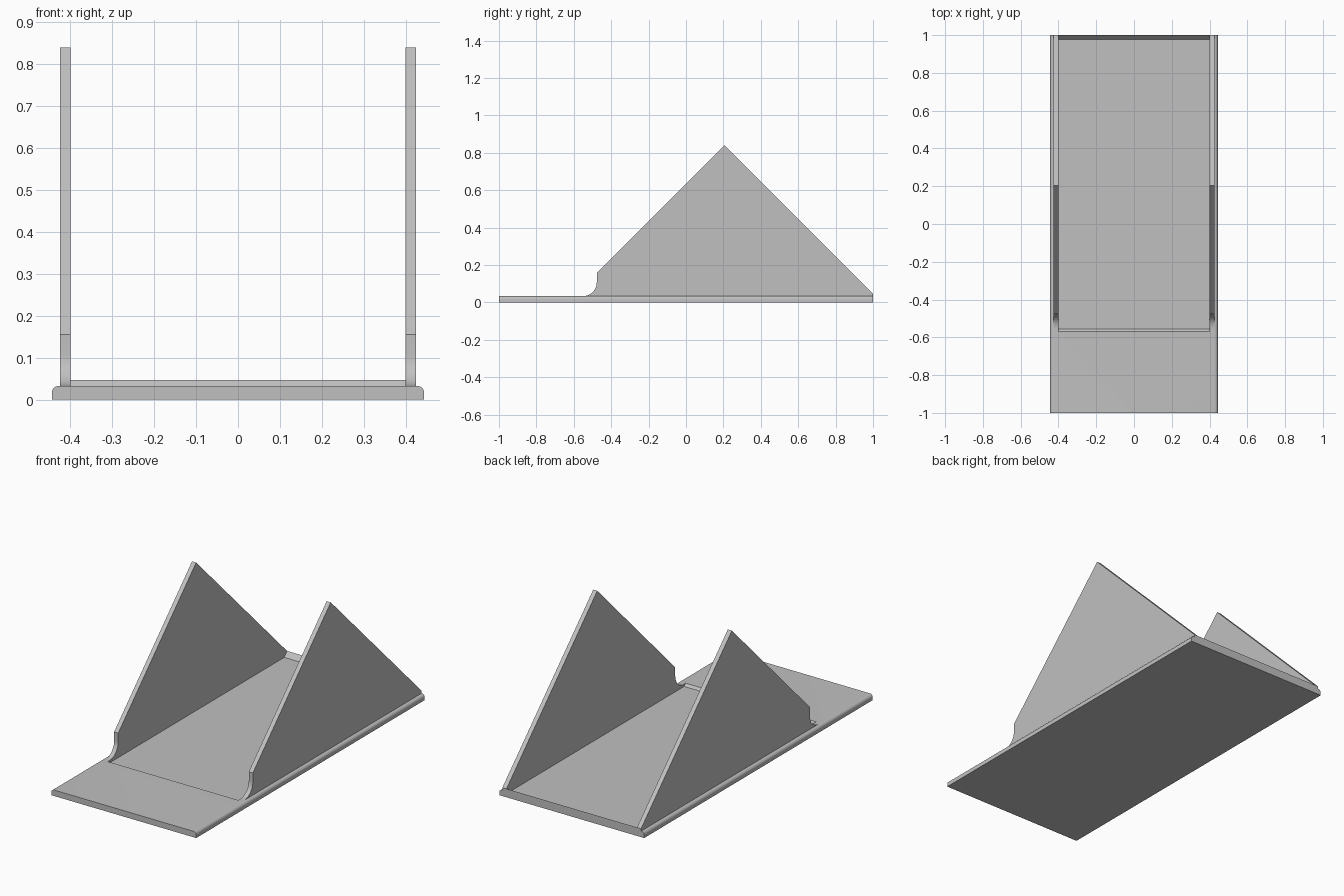
import bpy, bmesh, math
from mathutils import Vector

cube = bpy.data.objects.get("Cube")
if cube:
    bpy.data.objects.remove(cube, do_unlink=True)

GREY = bpy.data.materials.new("plain grey")
GREY.use_nodes = True
GREY.diffuse_color = (0.53, 0.53, 0.53, 1)
GREY.node_tree.nodes["Principled BSDF"].inputs["Base Color"].default_value = GREY.diffuse_color

TOP = 0.033      # deck height
FLOOR = 0.02     # recessed floor height
LIP = 0.047      # back lip height
INNER = 0.4      # inner face of the walls


def prism(name, points, axis, start, end):
    """Extrude a closed profile along x (points are y, z) or y (points are x, z)."""
    bm = bmesh.new()
    place = (lambda a, b: (start, a, b)) if axis == "x" else (lambda a, b: (a, start, b))
    face = bm.faces.new([bm.verts.new(place(a, b)) for a, b in points])
    new = bmesh.ops.extrude_face_region(bm, geom=[face])["geom"]
    step = Vector((end - start, 0, 0)) if axis == "x" else Vector((0, end - start, 0))
    bmesh.ops.translate(bm, vec=step, verts=[v for v in new if isinstance(v, bmesh.types.BMVert)])
    bmesh.ops.recalc_face_normals(bm, faces=bm.faces)
    mesh = bpy.data.meshes.new(name)
    bm.to_mesh(mesh)
    bm.free()
    mesh.materials.append(GREY)
    obj = bpy.data.objects.new(name, mesh)
    bpy.context.collection.objects.link(obj)
    return obj


def combine(target, helper, operation):
    """Apply a boolean and discard the helper."""
    helper.hide_render = True
    mod = target.modifiers.new(operation, "BOOLEAN")
    mod.operation, mod.object, mod.solver = operation, helper, "EXACT"
    bpy.context.view_layer.objects.active = target
    bpy.ops.object.modifier_apply(modifier=mod.name)
    bpy.data.objects.remove(helper, do_unlink=True)


def arc(cx, cz, radius, a0, a1, steps=8):
    angles = [math.radians(a0 + (a1 - a0) * i / steps) for i in range(steps + 1)]
    return [(cx + radius * math.cos(a), cz + radius * math.sin(a)) for a in angles]


# Base plate with rounded long edges
half, r = 0.444, 0.017
section = [(-half, 0), (half, 0)]
section += arc(half - r, TOP - r, r, 0, 90) + arc(r - half, TOP - r, r, 90, 180)
base = prism("base_plate", section, "y", -1, 1)

# Raised back lip, then the sloped-end tray sunk into the deck
lip = [(0.9, 0.01), (1, 0.01), (1, LIP), (0.9, LIP)]
combine(base, prism("lip_block", lip, "x", -INNER, INNER), "UNION")
tray = [(-0.555, FLOOR), (0.976, FLOOR), (1, LIP), (1, 0.1), (-0.568, 0.1), (-0.568, TOP)]
combine(base, prism("tray_cutter", tray, "x", -INNER, INNER), "DIFFERENCE")

# Triangular side walls with a hollow curve at the front foot
wall = [(1, TOP), (1, LIP), (0.205, 0.84), (-0.477, 0.156)]
wall += arc(-0.552, TOP + 0.075, 0.075, 0, -90, 12)
parts = [base]
for name, side in (("left_wall", 1), ("right_wall", -1)):
    parts.append(prism(name, wall, "x", side * INNER, side * 0.425))

# Smooth the rounded edges only
bpy.ops.object.select_all(action="DESELECT")
for obj in parts:
    obj.select_set(True)
bpy.context.view_layer.objects.active = base
bpy.ops.object.shade_smooth_by_angle(angle=math.radians(30))
